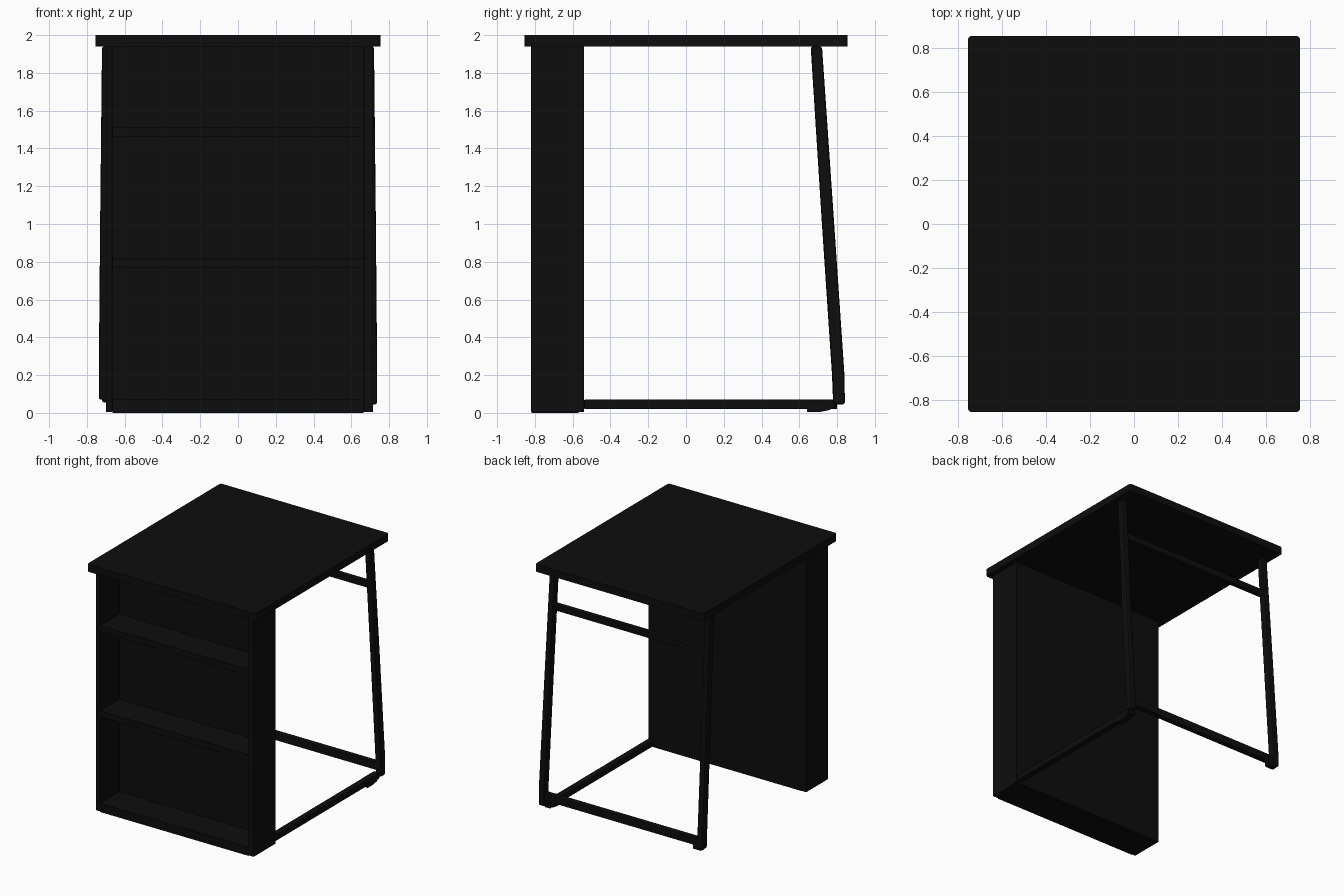
import bpy, bmesh
from mathutils import Vector

if "Cube" in bpy.data.objects:
    bpy.data.objects.remove(bpy.data.objects["Cube"])

black = bpy.data.materials.new("matte black")
black.diffuse_color = (0.004, 0.004, 0.004, 1)
black.use_nodes = True
black.node_tree.nodes["Principled BSDF"].inputs["Base Color"].default_value = black.diffuse_color


def finish(name, bm, bevel=0.0, segments=2):
    bmesh.ops.recalc_face_normals(bm, faces=bm.faces)
    me = bpy.data.meshes.new(name)
    bm.to_mesh(me)
    bm.free()
    me.materials.append(black)
    ob = bpy.data.objects.new(name, me)
    bpy.context.collection.objects.link(ob)
    if bevel:
        m = ob.modifiers.new("soft edges", 'BEVEL')
        m.width, m.segments, m.limit_method = bevel, segments, 'ANGLE'
    return ob


def box(name, x0, x1, y0, y1, z0, z1, bevel=0.003):
    bm = bmesh.new()
    bmesh.ops.create_cube(bm, size=1)
    for v in bm.verts:
        v.co = Vector(((x0 + x1) / 2 + v.co.x * (x1 - x0),
                       (y0 + y1) / 2 + v.co.y * (y1 - y0),
                       (z0 + z1) / 2 + v.co.z * (z1 - z0)))
    return finish(name, bm, bevel)


def loft(name, sections, bevel):
    """Rectangular tube through horizontal sections (x, y, z, width, depth)."""
    bm = bmesh.new()
    rings = []
    for x, y, z, w, d in sections:
        rings.append([bm.verts.new((x + sx * w / 2, y + sy * d / 2, z))
                      for sx, sy in ((-1, -1), (1, -1), (1, 1), (-1, 1))])
    for a, b in zip(rings, rings[1:]):
        for i in range(4):
            j = (i + 1) % 4
            bm.faces.new((a[i], a[j], b[j], b[i]))
    bm.faces.new(rings[0])
    bm.faces.new(rings[-1])
    return finish(name, bm, bevel, 2)


# Tabletop with rounded vertical corners
bm = bmesh.new()
bmesh.ops.create_cube(bm, size=1)
for v in bm.verts:
    v.co = Vector((v.co.x * 1.51, v.co.y * 1.71, 1.97 + v.co.z * 0.06))
upright = [e for e in bm.edges if abs(e.verts[0].co.z - e.verts[1].co.z) > 0.01]
bmesh.ops.bevel(bm, geom=upright, offset=0.015, segments=3, profile=0.5, affect='EDGES')
finish("tabletop", bm)

# Bookcase that carries the front of the table, open to the front
F, B = -0.82, -0.54
box("bookcase_left_side", -0.70, -0.665, F, B, 0.005, 1.94)
box("bookcase_right_side", 0.665, 0.715, F, B, 0.005, 1.94)
box("bookcase_back", -0.665, 0.665, B - 0.03, B, 0.005, 1.94, 0)
for name, z0, z1 in (("bookcase_bottom", 0.0, 0.07),
                     ("lower_shelf", 0.77, 0.82),
                     ("upper_shelf", 1.46, 1.51)):
    box(name, -0.665, 0.665, F + 0.003, B - 0.03, z0, z1, 0)

# Splayed rear legs, the left one ends a little higher
for side, name, low in ((-1, "left_leg", 0.07), (1, "right_leg", 0.045)):
    loft(name, [(side * 0.695, 0.69, 1.94, 0.05, 0.06),
                (side * 0.705, 0.752, 1.0, 0.05, 0.065),
                (side * 0.711, 0.806, 0.2, 0.052, 0.066),
                (side * 0.711, 0.81, low, 0.052, 0.062)], 0.012)

# Cross bars between the legs
box("upper_crossbar", -0.69, 0.69, 0.69, 0.73, 1.60, 1.65)
box("lower_crossbar", -0.70, 0.70, 0.785, 0.83, 0.09, 0.15)

# Single floor rail on the right, ending in a curved foot under the leg
box("floor_rail", 0.66, 0.71, B, 0.80, 0.02, 0.07, 0.006)
bm = bmesh.new()
profile = [(0.64, 0.005), (0.71, 0.005), (0.76, 0.015), (0.80, 0.045), (0.80, 0.07), (0.64, 0.07)]
face = bm.faces.new([bm.verts.new((0.66, y, z)) for y, z in profile])
ext = bmesh.ops.extrude_face_region(bm, geom=[face])
bmesh.ops.translate(bm, vec=(0.055, 0, 0),
                    verts=[g for g in ext["geom"] if isinstance(g, bmesh.types.BMVert)])
finish("right_foot", bm, 0.004)

# Small inner pad on the left leg
box("left_foot", -0.72, -0.64, 0.785, 0.832, 0.055, 0.10, 0.01)
